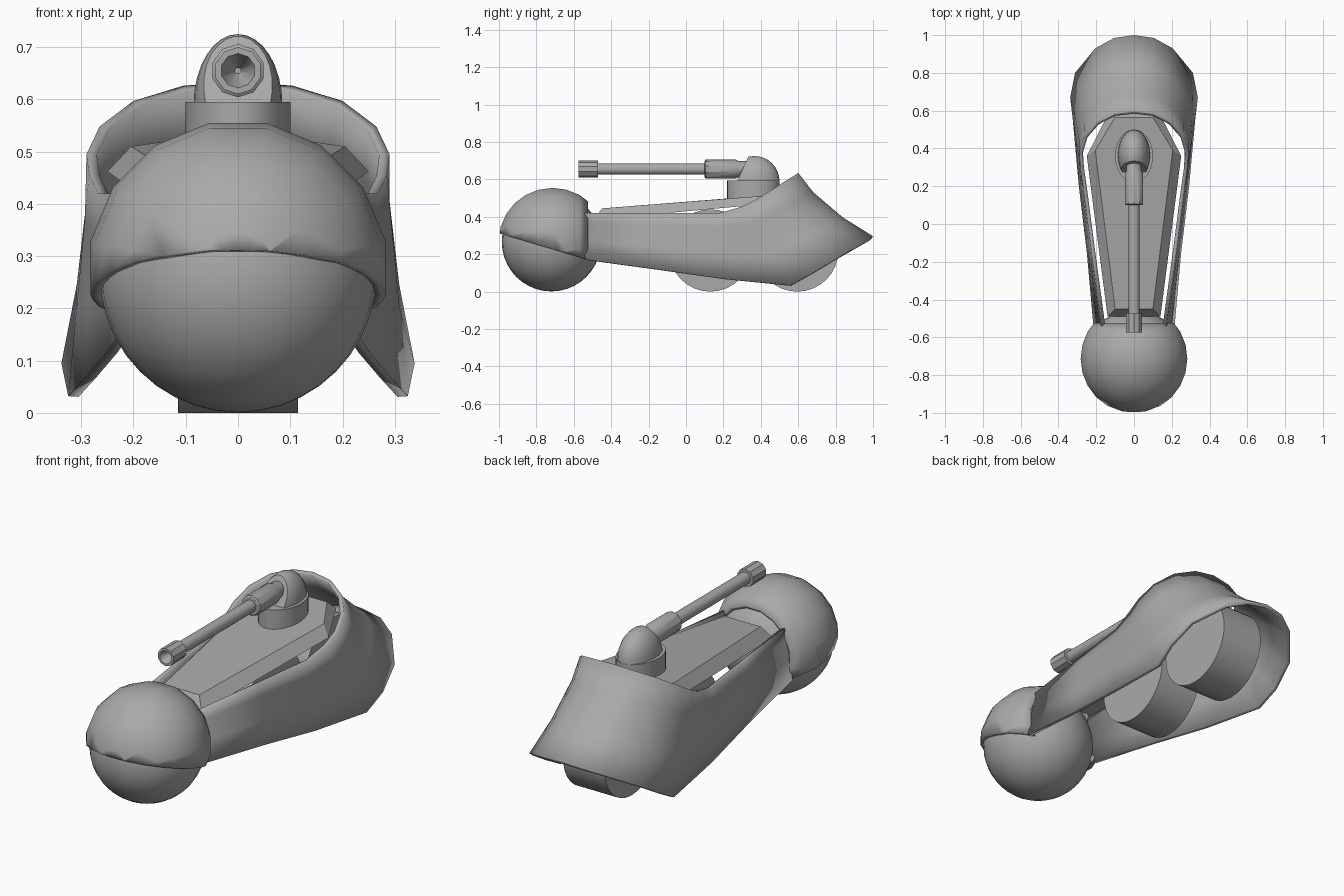
import bpy, bmesh, math
from mathutils import Vector, Matrix

cube = bpy.data.objects.get("Cube")
if cube:
    bpy.data.objects.remove(cube)

GREY = (0.4, 0.4, 0.4, 1)
grey = bpy.data.materials.new("plain grey")
grey.use_nodes = True
grey.diffuse_color = GREY
grey.node_tree.nodes["Principled BSDF"].inputs["Base Color"].default_value = GREY


def finish(name, bm, thickness=0, angle=35):
    """Turn a bmesh into a shaded object, optionally thickened inwards."""
    mesh = bpy.data.meshes.new(name)
    bm.to_mesh(mesh)
    bm.free()
    mesh.materials.append(grey)
    obj = bpy.data.objects.new(name, mesh)
    bpy.context.collection.objects.link(obj)
    if thickness:
        solid = obj.modifiers.new("thickness", 'SOLIDIFY')
        solid.thickness = thickness
        solid.offset = -1
    bpy.ops.object.select_all(action='DESELECT')
    obj.select_set(True)
    bpy.context.view_layer.objects.active = obj
    bpy.ops.object.shade_smooth_by_angle(angle=math.radians(angle))
    return obj


def sphere(center, radii, u, v, turn=Matrix()):
    bm = bmesh.new()
    bmesh.ops.create_uvsphere(bm, u_segments=u, v_segments=v, radius=1)
    scale = Matrix.Diagonal((*radii, 1))
    bmesh.ops.transform(bm, matrix=Matrix.Translation(center) @ scale @ turn, verts=bm.verts)
    return bm


def cut(bm, point, normal, fill=False):
    """Remove everything on the side the normal points to."""
    geom = bm.verts[:] + bm.edges[:] + bm.faces[:]
    res = bmesh.ops.bisect_plane(bm, geom=geom, plane_co=point, plane_no=normal, clear_outer=True)
    if fill:
        edges = [e for e in res["geom_cut"] if isinstance(e, bmesh.types.BMEdge)]
        bmesh.ops.contextual_create(bm, geom=edges)


def loft(rings, cap=True, closed=True):
    """Skin a list of equal-length point rings."""
    bm = bmesh.new()
    rows = [[bm.verts.new(p) for p in ring] for ring in rings]
    n = len(rows[0])
    for a, b in zip(rows, rows[1:]):
        for i in range(n if closed else n - 1):
            k = (i + 1) % n
            bm.faces.new((a[i], b[i], b[k], a[k]))
    if cap:
        bm.faces.new(rows[0])
        bm.faces.new(rows[-1])
        bmesh.ops.recalc_face_normals(bm, faces=bm.faces)
    return bm


def turned(name, profile, z, sides):
    """Lathe (y, radius) pairs around a lengthwise axis at height z."""
    step = 2 * math.pi / sides
    rings = [[(r * math.cos((i + .5) * step), y, z + r * math.sin((i + .5) * step))
              for i in range(sides)] for y, r in profile]
    return finish(name, loft(rings))


# Front ball and the faceted half-shell fender that hugs it
finish("front_ball", sphere((0, -0.72, 0.266), (0.265,) * 3, 32, 20))
lie_down = Matrix.Rotation(math.pi / 2, 4, 'X') @ Matrix.Rotation(math.pi / 16, 4, 'Z')
fender = sphere((0, -0.713, 0.272), (0.288,) * 3, 16, 12, lie_down)
cut(fender, (0, -1, 0.312), (0, -0.14, -0.47))
cut(fender, (0, -0.525, 0.42), (0, 1, 0))
finish("ball_fender", fender, 0.02, 40)

# Side walls and rear cowl as one wrapped strip: (upper edge, lower edge)
half = [
    ((0.172, -0.54, 0.42), (0.215, -0.54, 0.172)),
    ((0.225, -0.15, 0.42), (0.250, -0.15, 0.118)),
    ((0.268, 0.18, 0.42), (0.292, 0.20, 0.068)),
    ((0.285, 0.30, 0.455), (0.325, 0.56, 0.032)),
    ((0.290, 0.38, 0.495), (0.338, 0.67, 0.095)),
    ((0.265, 0.465, 0.548), (0.312, 0.80, 0.175)),
    ((0.200, 0.540, 0.597), (0.205, 0.93, 0.252)),
    ((0.105, 0.588, 0.626), (0.105, 0.985, 0.285)),
]
apex = ((0, 0.60, 0.635), (0, 1.0, 0.296))
mirror = [tuple((-x, y, z) for x, y, z in pair) for pair in reversed(half)]
columns = half + [apex] + mirror
rows = []
for t in (0, 0.2, 0.6, 1):
    row = []
    for top, low in columns:
        p = Vector(top).lerp(Vector(low), t)
        if 0 < t < 1:  # slight hollow in the cowl
            w = max(0, (top[1] - 0.3) / 0.3)
            p.z -= 0.036 * w
            p.x *= 1 - 0.04 * min(1, 3 * w)
        row.append(p)
    rows.append(row)
finish("body_shell", loft(rows, cap=False, closed=False), 0.02, 40)

# Tapered deck plate with chamfered flanks
def outline(points):
    return points + [(-x, y, z) for x, y, z in reversed(points)]


deck_top = outline([(0.10, -0.45, 0.445), (0.205, 0.39, 0.51), (0.10, 0.565, 0.525)])
deck_low = outline([(0.14, -0.49, 0.385), (0.25, 0.36, 0.462), (0.13, 0.595, 0.49)])
finish("deck", loft([deck_top, deck_low]), angle=10)

# Two road drums under the body
for label, y in (("middle", 0.13), ("rear", 0.595)):
    bm = bmesh.new()
    place = Matrix.Translation((0, y, 0.22)) @ Matrix.Rotation(math.pi / 2, 4, 'Y')
    bmesh.ops.create_cone(bm, cap_ends=True, segments=32, radius1=0.22, radius2=0.22,
                          depth=0.23, matrix=place)
    finish(label + "_drum", bm)

# Oval turret base and the hood cut off at a slant in front
bm = bmesh.new()
bmesh.ops.create_cone(bm, cap_ends=True, segments=32, radius1=1, radius2=1, depth=0.13,
                      matrix=Matrix.Translation((0, 0.36, 0.53)) @ Matrix.Diagonal((0.1, 0.14, 1, 1)))
finish("turret_base", bm)
hood = sphere((0, 0.365, 0.59), (0.085, 0.135, 0.135), 24, 16)
cut(hood, (0, 0.365, 0.59), (0, 0, -1), True)
cut(hood, (0, 0.275, 0.595), (0, -0.13, 0.06), True)
finish("turret_hood", hood)

# Gun: sleeve, barrel and hollow muzzle
turned("gun_sleeve", [(0.10, 0.044), (0.105, 0.051), (0.265, 0.051), (0.285, 0.042), (0.37, 0.042)], 0.655, 10)
turned("gun_barrel", [(-0.48, 0.03), (0.12, 0.03)], 0.655, 16)
turned("gun_muzzle", [(-0.47, 0.03), (-0.47, 0.045), (-0.575, 0.045), (-0.575, 0.033),
                      (-0.50, 0.006)], 0.655, 10)
